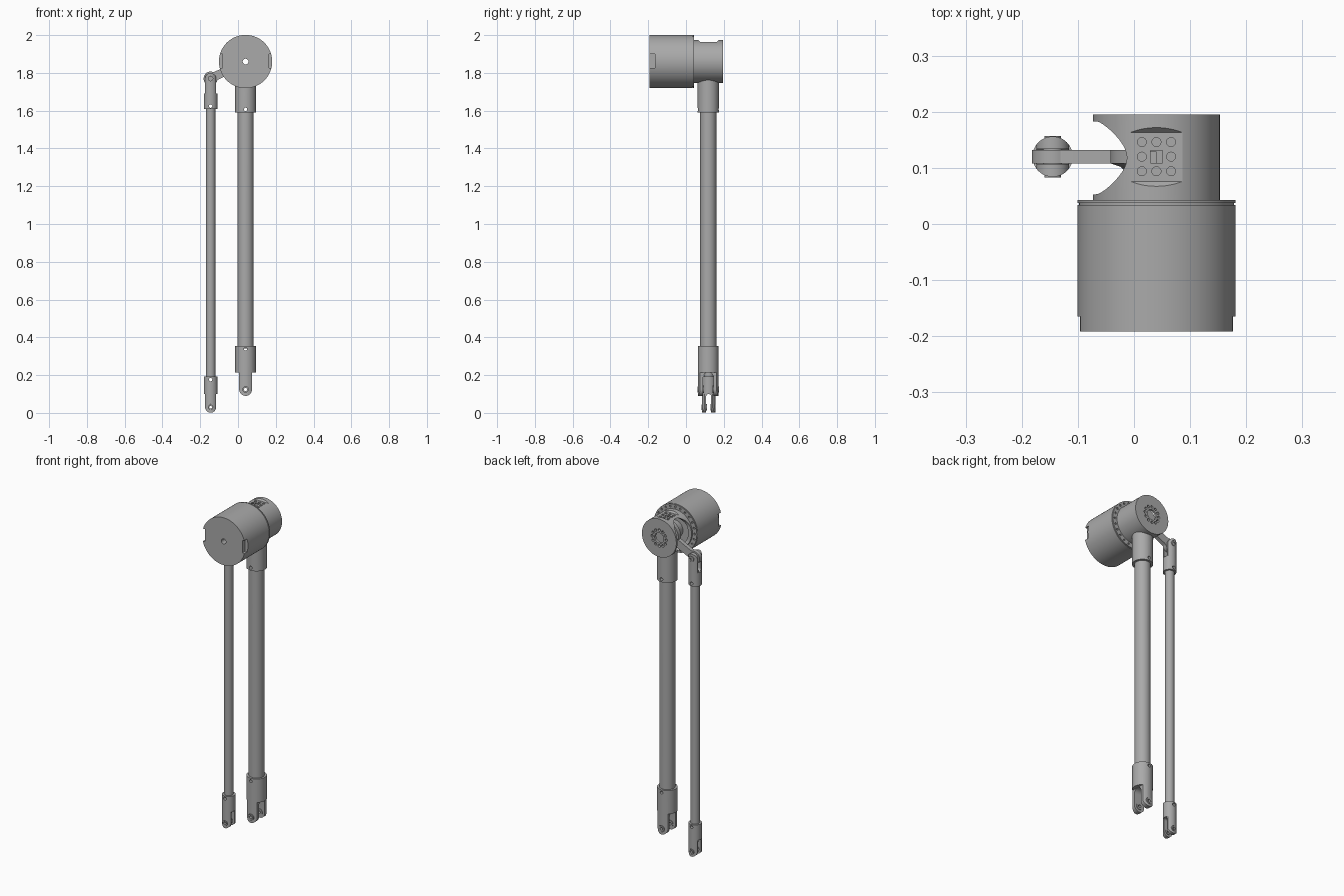
import bpy, bmesh, math
from mathutils import Vector

if "Cube" in bpy.data.objects:
    bpy.data.objects.remove(bpy.data.objects["Cube"])

grey = bpy.data.materials.new("machined grey")
grey.use_nodes = True
COL = (0.4, 0.4, 0.4, 1)
grey.diffuse_color = COL
grey.node_tree.nodes["Principled BSDF"].inputs["Base Color"].default_value = COL

HX, HY, HZ = 0.04, 0.118, 1.86     # hip axis x and z, leg plane y
RX = -0.145                        # push rod axis


def arc(cx, cy, r, a0=0, a1=360, n=48):
    full = a1 - a0 == 360
    steps = n if full else n + 1
    angles = [math.radians(a0 + (a1 - a0) * i / n) for i in range(steps)]
    return [(cx + r * math.cos(a), cy + r * math.sin(a)) for a in angles]


def rect(x0, y0, x1, y1):
    return [(x0, y0), (x1, y0), (x1, y1), (x0, y1)]


def finish(name, bm):
    bmesh.ops.recalc_face_normals(bm, faces=bm.faces)
    mesh = bpy.data.meshes.new(name)
    bm.to_mesh(mesh)
    bm.free()
    mesh.materials.append(grey)
    ob = bpy.data.objects.new(name, mesh)
    bpy.context.collection.objects.link(ob)
    smooth(ob)
    return ob


def activate(ob):
    bpy.ops.object.select_all(action='DESELECT')
    ob.select_set(True)
    bpy.context.view_layer.objects.active = ob


def smooth(ob):
    activate(ob)
    bpy.ops.object.shade_smooth_by_angle(angle=math.radians(30))


def prism(name, outlines, axis, a, b):
    """Extrude one or more outlines along an axis from a to b."""
    place = {'x': lambda u, v, w: (w, u, v),
             'y': lambda u, v, w: (u, w, v),
             'z': lambda u, v, w: (u, v, w)}[axis]
    bm = bmesh.new()
    for pts in outlines:
        low = [bm.verts.new(place(u, v, a)) for u, v in pts]
        high = [bm.verts.new(place(u, v, b)) for u, v in pts]
        bm.faces.new(low)
        bm.faces.new(high)
        for i in range(len(pts)):
            j = (i + 1) % len(pts)
            bm.faces.new((low[i], low[j], high[j], high[i]))
    return finish(name, bm)


def lathe(name, profile, cx, cz, n=64):
    """Turn a closed (radius, y) profile about a y axis."""
    bm = bmesh.new()
    vs = [bm.verts.new((cx + r, y, cz)) for r, y in profile]
    es = [bm.edges.new((vs[i], vs[(i + 1) % len(vs)])) for i in range(len(vs))]
    bmesh.ops.spin(bm, geom=vs + es, cent=(cx, 0, cz), axis=(0, 1, 0),
                   angle=math.tau, steps=n, use_merge=True)
    bmesh.ops.remove_doubles(bm, verts=bm.verts, dist=1e-5)
    return finish(name, bm)


def cut(ob, cutter, op='DIFFERENCE'):
    mod = ob.modifiers.new("cut", 'BOOLEAN')
    mod.operation, mod.object, mod.solver = op, cutter, 'EXACT'
    activate(ob)
    bpy.ops.object.modifier_apply(modifier=mod.name)
    bpy.data.objects.remove(cutter)
    smooth(ob)


def ring(r, n, hole):
    return [arc(HX + r * math.cos(math.tau * i / n), HZ + r * math.sin(math.tau * i / n),
                hole, n=12) for i in range(n)]


# Motor can with a seam groove, centre bore, side notches and a bolt circle
motor = lathe("motor_housing", [(0.015, -0.192), (0.141, -0.192), (0.141, 0.034), (0.138, 0.034),
                                (0.138, 0.037), (0.141, 0.037), (0.141, 0.043), (0.015, 0.043)],
              HX, HZ, 96)
for side in (-1, 1):
    edge = HX + side * 0.141
    cut(motor, prism("cutter", [rect(edge - 0.018, 1.825, edge + 0.018, 1.9)], 'y', -0.25, -0.165))
cut(motor, prism("cutter", ring(0.127, 24, 0.006), 'y', 0.037, 0.06))

# Hip shell: hollow drum closed at the back
hip = lathe("hip_shell", [(0.03, 0.195), (0.113, 0.195), (0.113, 0.042), (0.092, 0.042),
                          (0.092, 0.18), (0.03, 0.18)], HX, HZ, 96)
window = arc(HY, HZ + 0.035, 0.065, 0, 180, 24) + arc(HY, HZ - 0.035, 0.065, 180, 360, 24)
cut(hip, prism("cutter", [window], 'x', -0.2, HX))
cut(hip, prism("cutter", ring(0.047, 12, 0.008), 'y', 0.17, 0.21))
# Flat control pad with sloping ends and shallow buttons
cut(hip, prism("cutter", [[(0.076, 1.963), (0.163, 1.963), (0.178, 1.98), (0.061, 1.98)]],
               'x', HX - 0.1, HX + 0.1))
buttons = [rect(HX - 0.011, 0.109, HX + 0.011, 0.131)]
buttons += [arc(HX + 0.026 * i, 0.12 + 0.026 * j, 0.008, n=20)
            for i in (-1, 0, 1) for j in (-1, 0, 1) if (i, j) != (0, 0)]
cut(hip, prism("cutter", buttons, 'z', 1.959, 2.0))

# Crank: flared hub on the motor shaft and an arm with a rounded eye
lathe("crank_hub", [(0.015, 0.04), (0.05, 0.04), (0.05, 0.08), (0.054, 0.092), (0.064, 0.102),
                    (0.082, 0.108), (0.082, 0.132), (0.015, 0.132)], HX, HZ)
PIN_TOP = 1.77
eye, root = Vector((RX, PIN_TOP)), Vector((HX, HZ))
along = (root - eye).normalized()
across = Vector((-along.y, along.x)) * 0.023
start, end = eye + along * 0.035, eye + along * 0.15
head = math.degrees(math.atan2(along.y, along.x))
outline = arc(eye.x, eye.y, 0.037, head + 42, head + 318, 36)
outline += [tuple(p) for p in (start - across, end - across, end + across, start + across)]
arm = prism("crank_arm", [outline], 'y', 0.108, 0.132)


def clevis(name, x, y, r, z_pin, z_mouth, z_shoulder, half, gap, hole_z):
    """Round socket ending in a forked eye; works pointing up or down."""
    s = 1 if z_mouth > z_pin else -1
    tip = z_pin - s * (half + 0.001)
    body = prism(name, [arc(x, y, r)], 'z', min(tip, z_mouth), max(tip, z_mouth))
    side = arc(x, z_pin, half, 180, 360, 24)
    if s < 0:
        side = [(u, 2 * z_pin - v) for u, v in side]
    far = z_mouth + s * 0.05
    side += [(x + half, z_shoulder), (x + r + 0.02, z_shoulder), (x + r + 0.02, far),
             (x - r - 0.02, far), (x - r - 0.02, z_shoulder), (x - half, z_shoulder)]
    cut(body, prism("cutter", [side], 'y', y - 0.1, y + 0.1), 'INTERSECT')
    # fork slot with rounded root
    root_z = z_shoulder - s * gap
    slot = arc(y, root_z, gap, 0, 180, 16)
    if s < 0:
        slot = [(u, 2 * root_z - v) for u, v in slot]
    slot += [(y - gap, tip - s * 0.05), (y + gap, tip - s * 0.05)]
    cut(body, prism("cutter", [slot], 'x', x - 0.1, x + 0.1))
    # clamp screw hole
    cut(body, prism("cutter", [arc(x, hole_z, 0.009, n=20)], 'y', y - 0.1, y + 0.1))
    # pin bore with recessed sleeves in both prongs
    cut(body, prism("cutter", [arc(x, z_pin, half * 0.55, n=32)], 'y', y - 0.1, y + 0.1))
    for k, sgn in (("front", -1), ("back", 1)):
        sleeve = [(half * 0.25, y + sgn * (r + 0.001)), (half * 0.5, y + sgn * (r + 0.001)),
                  (half * 0.5, y + sgn * (r - 0.008)), (half * 0.58, y + sgn * (r - 0.008)),
                  (half * 0.58, y + sgn * (gap - 0.004)), (half * 0.25, y + sgn * (gap - 0.004))]
        lathe(name + "_sleeve_" + k, sleeve, x, z_pin, 32)
    return body


# Thigh: hip socket, tube and knee fork
socket = prism("thigh_upper_socket", [arc(HX, HY, 0.056)], 'z', 1.59, 1.766)
cut(socket, prism("cutter", [arc(HX, 1.607, 0.009, n=20)], 'y', 0, 0.3))
tube = prism("thigh_tube", [arc(HX, HY, 0.043)], 'z', 0.34, 1.62)
cut(tube, prism("cutter", [arc(HX, 1.607, 0.009, n=20)], 'y', 0, 0.3))
clevis("knee_fork", HX, HY, 0.055, 0.124, 0.355, 0.215, 0.034, 0.027, 0.338)

# Push rod: slim tube with a fork at each end
RY = 0.12
prism("push_rod_tube", [arc(RX, RY, 0.025, n=40)], 'z', 0.185, 1.615)
clevis("push_rod_upper_fork", RX, RY, 0.036, PIN_TOP, 1.608, 1.69, 0.029, 0.0135, 1.624)
clevis("push_rod_lower_fork", RX, RY, 0.036, 0.03, 0.192, 0.1, 0.029, 0.0135, 0.176)
pin = prism("crank_pin", [arc(RX, PIN_TOP, 0.012, n=24)], 'y', 0.088, 0.152)
